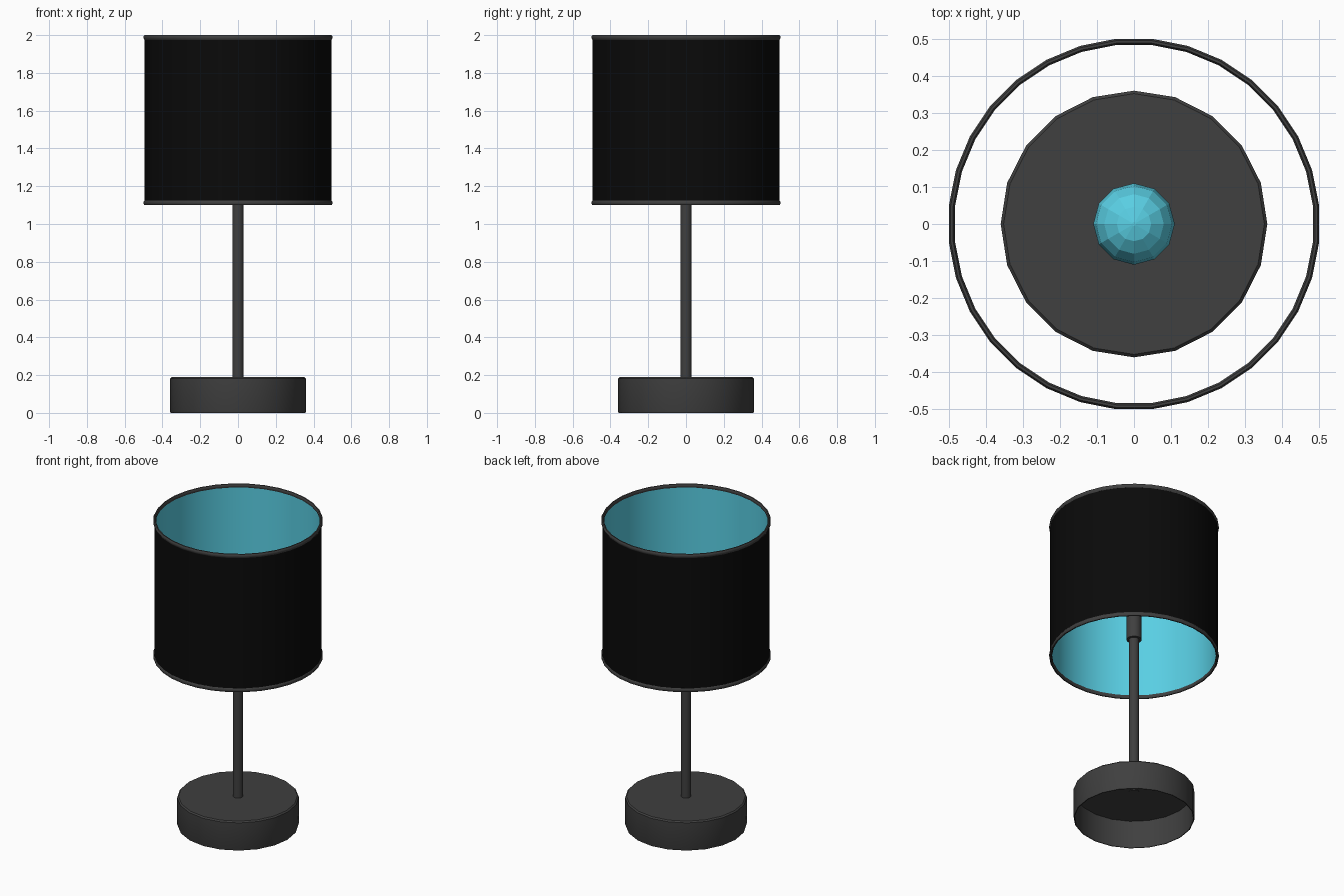
import bpy
import bmesh
from math import sin, cos, pi, radians

cube = bpy.data.objects.get("Cube")
if cube:
    bpy.data.objects.remove(cube, do_unlink=True)


def make_material(name, color):
    mat = bpy.data.materials.new(name)
    mat.use_nodes = True
    mat.diffuse_color = (*color, 1)
    mat.node_tree.nodes["Principled BSDF"].inputs["Base Color"].default_value = (*color, 1)
    return mat


charcoal = make_material("charcoal metal", (0.05, 0.05, 0.05))
black = make_material("black fabric", (0.003, 0.003, 0.003))
cyan = make_material("cyan", (0.1, 0.62, 0.77))


def lathe(name, profile, sides, mats, closed=False, turn=0.0, smooth=True):
    """Revolve (radius, height) points round z; a zero radius makes a pole."""
    bm = bmesh.new()
    rings = []
    for r, z in profile:
        if r == 0:
            rings.append([bm.verts.new((0, 0, z))] * sides)
        else:
            angles = [turn + 2 * pi * i / sides for i in range(sides)]
            rings.append([bm.verts.new((r * cos(a), r * sin(a), z)) for a in angles])
    pairs = list(zip(rings, rings[1:]))
    if closed:
        pairs.append((rings[-1], rings[0]))
    for low, high in pairs:
        for i in range(sides):
            j = (i + 1) % sides
            corners = dict.fromkeys((low[i], low[j], high[j], high[i]))
            bm.faces.new(list(corners))
    bmesh.ops.recalc_face_normals(bm, faces=bm.faces[:])
    mesh = bpy.data.meshes.new(name)
    bm.to_mesh(mesh)
    bm.free()
    for mat in mats:
        mesh.materials.append(mat)
    obj = bpy.data.objects.new(name, mesh)
    bpy.context.collection.objects.link(obj)
    if smooth:
        bpy.ops.object.select_all(action='DESELECT')
        obj.select_set(True)
        bpy.context.view_layer.objects.active = obj
        bpy.ops.object.shade_smooth_by_angle(angle=radians(35))
    return obj


# Hollow base, open underneath, with softened edges
lathe("base", [(0, 0.19), (0.352, 0.19), (0.36, 0.182), (0.36, 0.008), (0.357, 0),
               (0.352, 0), (0.352, 0.182), (0, 0.182)], 20, [charcoal])

# Stem and the wider bulb socket on top of it
lathe("stem", [(0, 0.178), (0.03, 0.178), (0.03, 1.25), (0, 1.25)], 16, [charcoal])
lathe("socket", [(0, 1.22), (0.045, 1.22), (0.045, 1.41), (0, 1.41)], 16, [charcoal])

# Faceted bulb: narrow neck below a round globe
globe = [(0.11 * cos(radians(a)), 1.53 + 0.11 * sin(radians(a))) for a in range(-45, 90, 22)]
lathe("bulb", [(0, 1.4), (0.04, 1.4)] + globe + [(0, 1.64)], 12, [cyan], smooth=False)

# Drum shade: black outside, cyan lining
SHADE_TURN = pi / 32
shade = lathe("shade", [(0.497, 1.105), (0.497, 1.995), (0.489, 1.995), (0.489, 1.105)],
              32, [black, cyan], closed=True, turn=SHADE_TURN)
for face in shade.data.polygons:
    c, n = face.center, face.normal
    face.material_index = 1 if c.x * n.x + c.y * n.y < -0.1 else 0

# Rounded trim rings at both rims of the shade
for name, z in (("bottom_trim", 1.112), ("top_trim", 1.9875)):
    ring = [(0.494 + 0.009 * cos(a), z + 0.0135 * sin(a))
            for a in [pi / 8 + pi / 4 * k for k in range(8)]]
    lathe(name, ring, 32, [charcoal], closed=True, turn=SHADE_TURN)
